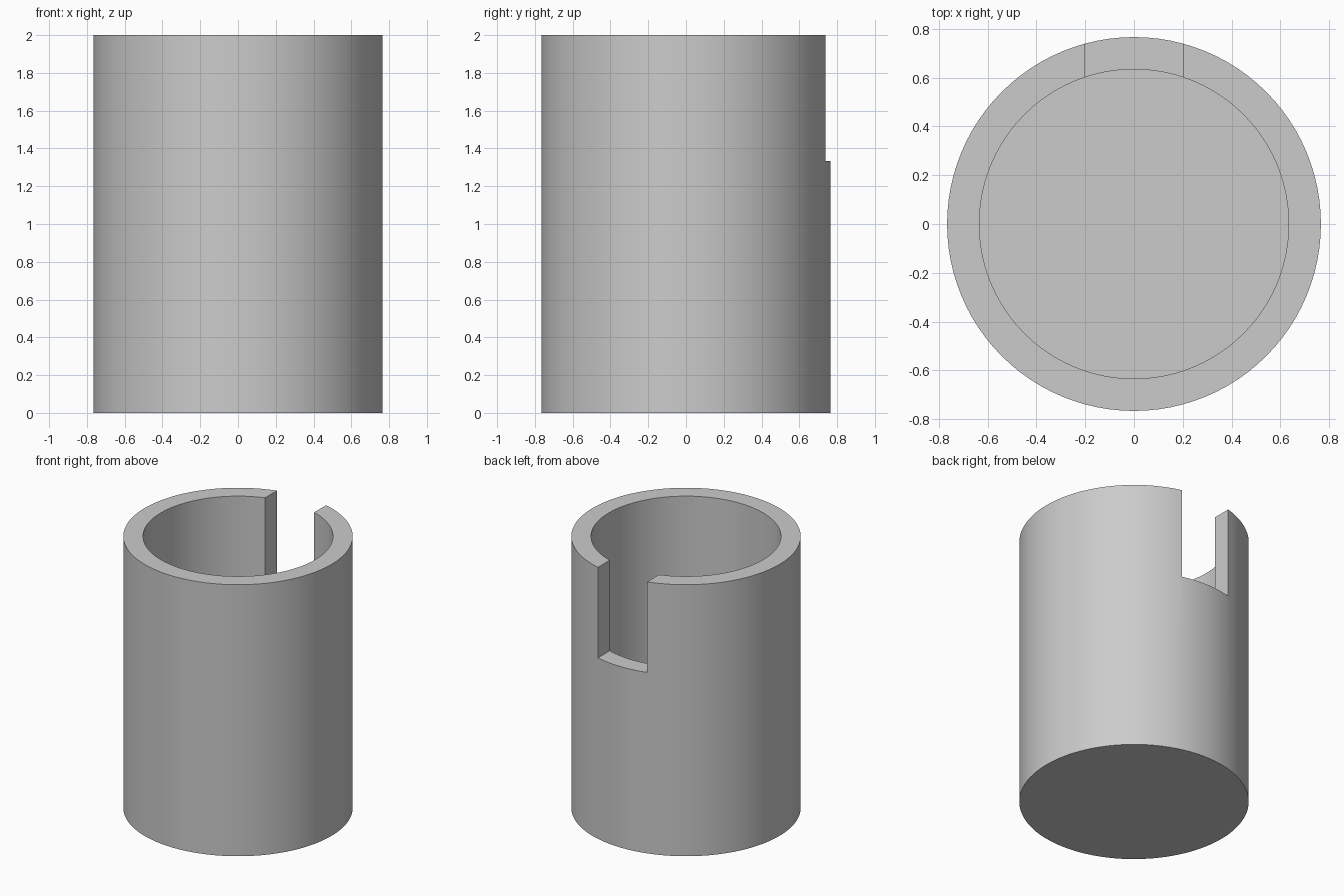
import bpy
import math

if "Cube" in bpy.data.objects:
    bpy.data.objects.remove(bpy.data.objects["Cube"], do_unlink=True)

HEIGHT = 2.0
OUTER, INNER = 0.766, 0.634
FLOOR = 0.133
NOTCH_WIDTH, NOTCH_BASE = 0.4, 1.333
SIDES = 96

# Plain grey
grey = bpy.data.materials.new("plain_grey")
grey.use_nodes = True
colour = (0.6, 0.6, 0.6, 1)
grey.diffuse_color = colour
grey.node_tree.nodes["Principled BSDF"].inputs["Base Color"].default_value = colour


def cylinder(name, radius, bottom, top):
    bpy.ops.mesh.primitive_cylinder_add(vertices=SIDES, radius=radius, depth=top - bottom,
                                        location=(0, 0, (bottom + top) / 2))
    obj = bpy.context.object
    obj.name = name
    obj.data.materials.append(grey)
    return obj


def cut(target, cutter):
    cutter.hide_render = True
    mod = target.modifiers.new(cutter.name, "BOOLEAN")
    mod.operation = "DIFFERENCE"
    mod.solver = "EXACT"
    mod.object = cutter
    bpy.context.view_layer.objects.active = target
    bpy.ops.object.modifier_apply(modifier=mod.name)
    bpy.data.objects.remove(cutter, do_unlink=True)


# Round cup, hollowed from above
cup = cylinder("notched_cup", OUTER, 0, HEIGHT)
cut(cup, cylinder("cavity_cutter", INNER, FLOOR, HEIGHT + 0.2))

# Square notch through the back of the rim
bpy.ops.mesh.primitive_cube_add(size=1, location=(0, 0.7, NOTCH_BASE + 0.5))
notch = bpy.context.object
notch.name = "notch_cutter"
notch.scale = (NOTCH_WIDTH, 0.6, 1)
notch.data.materials.append(grey)
bpy.context.view_layer.update()
cut(cup, notch)

# Smooth walls, crisp rims
bpy.ops.object.select_all(action="DESELECT")
cup.select_set(True)
bpy.context.view_layer.objects.active = cup
bpy.ops.object.shade_smooth_by_angle(angle=math.radians(30))
